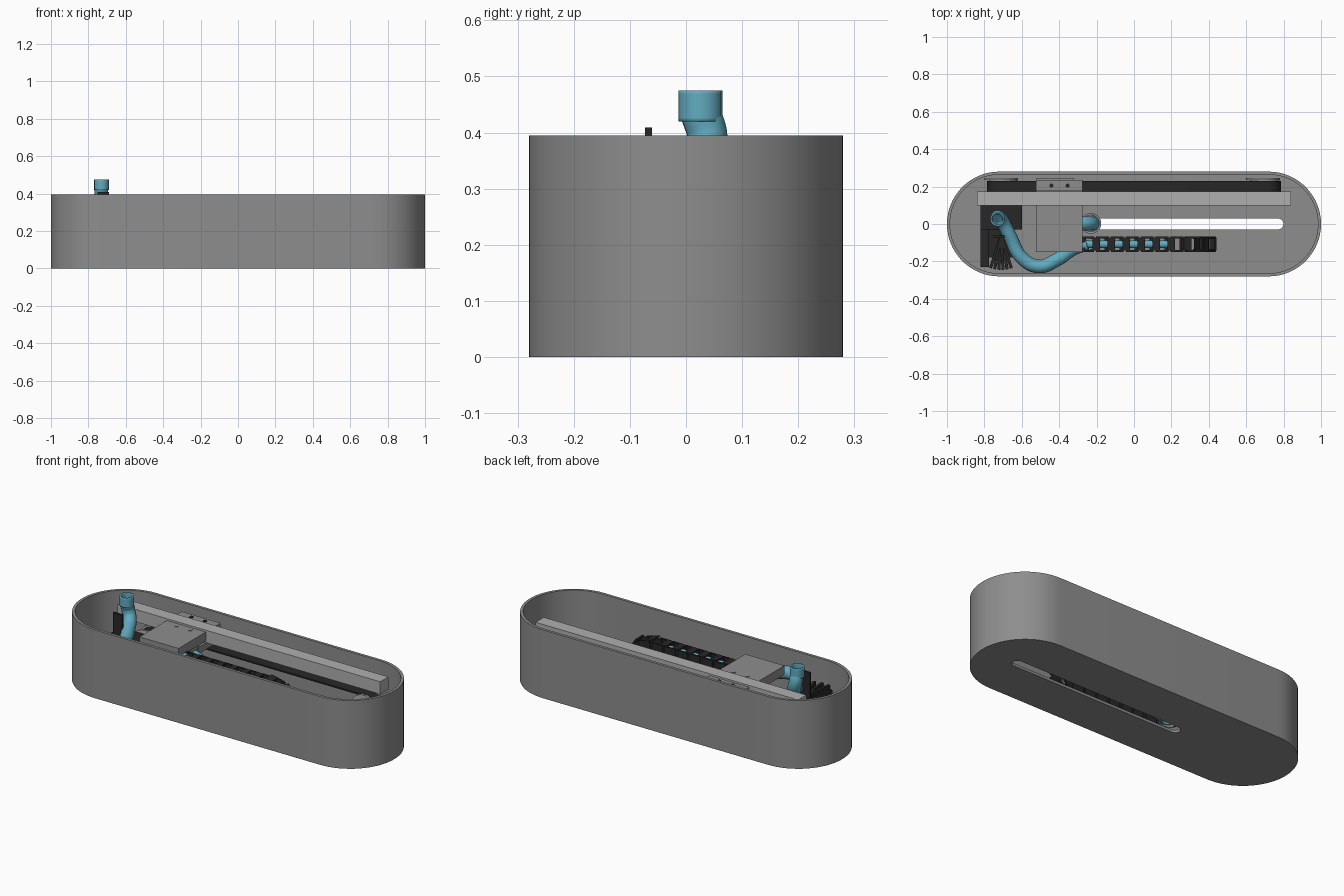
import bpy, bmesh
from math import sin, cos, pi, radians
from mathutils import Matrix, Vector

old = bpy.data.objects.get("Cube")
if old:
    bpy.data.objects.remove(old, do_unlink=True)


def material(name, rgb):
    m = bpy.data.materials.new(name)
    m.use_nodes = True
    m.diffuse_color = (*rgb, 1)
    m.node_tree.nodes["Principled BSDF"].inputs["Base Color"].default_value = (*rgb, 1)
    return m


GREY = material("housing grey", (0.27, 0.27, 0.27))
LIGHT = material("light aluminium", (0.43, 0.43, 0.43))
BLACK = material("black plastic", (0.02, 0.02, 0.02))
BLUE = material("hose blue", (0.12, 0.41, 0.53))


def finish(name, bm, mat, smooth=False):
    bmesh.ops.recalc_face_normals(bm, faces=bm.faces)
    me = bpy.data.meshes.new(name)
    bm.to_mesh(me)
    bm.free()
    ob = bpy.data.objects.new(name, me)
    bpy.context.collection.objects.link(ob)
    me.materials.append(mat)
    if smooth:
        smooth_shade(ob)
    return ob


def activate(ob):
    bpy.ops.object.select_all(action='DESELECT')
    ob.select_set(True)
    bpy.context.view_layer.objects.active = ob


def smooth_shade(ob):
    activate(ob)
    bpy.ops.object.shade_smooth_by_angle(angle=radians(35))


def add_box(bm, x, y, z, turn=None):
    """Box from (min, max) ranges, optionally transformed afterwards."""
    size = [b - a for a, b in (x, y, z)]
    mid = [(a + b) / 2 for a, b in (x, y, z)]
    m = Matrix.Translation(mid) @ Matrix.Diagonal((*size, 1))
    bmesh.ops.create_cube(bm, size=1, matrix=turn @ m if turn else m)


def box(name, mat, x, y, z):
    bm = bmesh.new()
    add_box(bm, x, y, z)
    return finish(name, bm, mat)


def cylinder(name, mat, centre, r, depth, axis='Z', seg=32):
    bm = bmesh.new()
    rot = Matrix.Rotation(pi / 2, 4, 'X') if axis == 'Y' else Matrix()
    bmesh.ops.create_cone(bm, cap_ends=True, segments=seg, radius1=r, radius2=r,
                          depth=depth, matrix=Matrix.Translation(centre) @ rot)
    return finish(name, bm, mat, True)


def stadium_points(x0, x1, r, seg=32):
    right = [(x1 + r * sin(pi * i / seg), -r * cos(pi * i / seg)) for i in range(seg + 1)]
    left = [(x0 - r * sin(pi * i / seg), r * cos(pi * i / seg)) for i in range(seg + 1)]
    return right + left


def stadium(name, mat, x0, x1, r, z0, z1):
    bm = bmesh.new()
    face = bm.faces.new([bm.verts.new((x, y, z0)) for x, y in stadium_points(x0, x1, r)])
    up = bmesh.ops.extrude_face_region(bm, geom=[face])["geom"]
    bmesh.ops.translate(bm, vec=(0, 0, z1 - z0),
                        verts=[v for v in up if isinstance(v, bmesh.types.BMVert)])
    return finish(name, bm, mat)


def cut(ob, cutter):
    cutter.hide_render = True
    mod = ob.modifiers.new("cut", 'BOOLEAN')
    mod.operation, mod.solver, mod.object = 'DIFFERENCE', 'EXACT', cutter
    activate(ob)
    bpy.ops.object.modifier_apply(modifier=mod.name)
    bpy.data.objects.remove(cutter, do_unlink=True)


def hose(name, points, r, hollow=True):
    cu = bpy.data.curves.new(name, 'CURVE')
    cu.dimensions = '3D'
    cu.bevel_depth, cu.bevel_resolution, cu.resolution_u = r, 6, 10
    cu.use_fill_caps = not hollow
    sp = cu.splines.new('BEZIER')
    sp.bezier_points.add(len(points) - 1)
    for p, co in zip(sp.bezier_points, points):
        p.co = co
        p.handle_left_type = p.handle_right_type = 'AUTO'
    cu.materials.append(BLUE)
    ob = bpy.data.objects.new(name, cu)
    bpy.context.collection.objects.link(ob)
    if hollow:
        activate(ob)
        bpy.ops.object.convert(target='MESH')
        ob = bpy.context.object
        mod = ob.modifiers.new("wall", 'SOLIDIFY')
        mod.thickness, mod.offset = 0.009, -1
        smooth_shade(ob)
    return ob


# Open-topped housing with a long slot in the floor
housing = stadium("housing", GREY, -0.72, 0.72, 0.28, 0, 0.395)
cut(housing, stadium("cavity_cutter", GREY, -0.72, 0.72, 0.264, 0.015, 0.5))
cut(housing, stadium("slot_cutter", GREY, -0.27, 0.77, 0.029, -0.1, 0.1))
smooth_shade(housing)

# Guide rail
box("guide_rail", LIGHT, (-0.84, 0.84), (0.10, 0.175), (0.295, 0.367))

# Belt loop and its two pulleys
PULLEY_X, PULLEY_Z = 0.70, 0.135
bm = bmesh.new()
rings = []
for r in (0.086, 0.077):
    for y in (0.175, 0.23):
        rings.append([bm.verts.new((x, y, PULLEY_Z + z))
                      for x, z in stadium_points(-PULLEY_X, PULLEY_X, r, 16)])
n = len(rings[0])
for a, b in ((0, 1), (1, 3), (3, 2), (2, 0)):
    for i in range(n):
        j = (i + 1) % n
        bm.faces.new((rings[a][i], rings[a][j], rings[b][j], rings[b][i]))
finish("drive_belt", bm, BLACK, True)
for side, x in (("right", -PULLEY_X), ("left", PULLEY_X)):
    cylinder(side + "_pulley", GREY, (x, 0.20, PULLEY_Z), 0.076, 0.07, 'Y')
    cylinder(side + "_pulley_back_flange", LIGHT, (x - 0.01, 0.241, PULLEY_Z), 0.09, 0.01, 'Y')
    cylinder(side + "_pulley_front_flange", LIGHT, (x - 0.01, 0.168, PULLEY_Z), 0.09, 0.01, 'Y')

# Carriage straddling the rail
CX = (-0.525, -0.275)
box("carriage_plate", GREY, CX, (-0.15, 0.099), (0.305, 0.357))
box("carriage_bridge", GREY, CX, (0.03, 0.235), (0.255, 0.294))
box("carriage_back", GREY, CX, (0.176, 0.235), (0.29, 0.357))
box("belt_clamp", GREY, (-0.52, -0.32), (0.235, 0.247), (0.225, 0.345))
for i, x in enumerate((-0.442, -0.355)):
    cylinder(f"back_bolt_{i}", BLACK, (x, 0.205, 0.355), 0.011, 0.012, seg=16)
    cylinder(f"front_bolt_{i}", GREY, (x, 0.07, 0.356), 0.011, 0.008, seg=16)

# Nozzle under the carriage, reaching down to the slot
nozzle = cylinder("nozzle_collar", GREY, (-0.23, 0.003, 0.12), 0.055, 0.19)
cut(nozzle, cylinder("nozzle_cutter", GREY, (-0.23, 0.003, 0.12), 0.044, 0.4))
box("nozzle_bracket", GREY, (-0.40, -0.28), (-0.04, 0.045), (0.19, 0.306))
hose("nozzle_hose", [(-0.40, 0.003, 0.25), (-0.30, 0.003, 0.25), (-0.245, 0.003, 0.225),
                     (-0.222, 0.003, 0.16), (-0.222, 0.003, 0.03)], 0.038)

# Outlet hose: upright stub, sweep to the front, then into the cable chain
hose("outlet_stub", [(-0.73, 0.026, 0.42), (-0.73, 0.026, 0.475)], 0.039)
hose("outlet_hose", [(-0.73, 0.026, 0.435), (-0.729, 0.038, 0.39), (-0.71, 0.025, 0.345),
                     (-0.665, -0.06, 0.305), (-0.60, -0.18, 0.285), (-0.51, -0.227, 0.28),
                     (-0.41, -0.19, 0.275), (-0.32, -0.13, 0.275), (-0.25, -0.108, 0.28)], 0.036)
hose("chain_hose", [(-0.26, -0.108, 0.28), (0.0, -0.108, 0.28), (0.18, -0.108, 0.28)], 0.021, False)

# Cable chain: upper run, bend, lower run
START, BEND, RADIUS, MID, PITCH = -0.24, 0.29, 0.115, 0.165, 0.08
RUN, ARC = BEND - START, pi * RADIUS


def chain_frame(s):
    if s < RUN:
        x, z, a = START + s, MID + RADIUS, 0
    elif s < RUN + ARC:
        a = (s - RUN) / RADIUS
        x, z = BEND + RADIUS * sin(a), MID + RADIUS * cos(a)
    else:
        x, z, a = BEND - (s - RUN - ARC), MID - RADIUS, pi
    return Matrix.Translation((x, -0.108, z)) @ Matrix.Rotation(a, 4, 'Y')


bm = bmesh.new()
for k in range(int((2 * RUN + ARC) / PITCH) + 1):
    frame = chain_frame(k * PITCH)
    for side in (-1, 1):
        ys = sorted((side * 0.031, side * 0.041))
        add_box(bm, (-0.043, 0.025), ys, (-0.03, 0.03), frame)
        ys = sorted((side * 0.027, side * 0.035))
        add_box(bm, (0.01, 0.055), ys, (-0.024, 0.024), frame)
    for z in (-0.03, 0.024):
        add_box(bm, (-0.062, -0.022), (-0.035, 0.035), (z, z + 0.008), frame)
finish("cable_chain", bm, BLACK)

# Drive motor with its side plate and upright tab
box("motor_block", BLACK, (-0.82, -0.60), (-0.03, 0.10), (0.015, 0.24))
box("motor_side_plate", BLACK, (-0.82, -0.775), (-0.23, 0.0), (0.015, 0.22))
box("motor_body", BLACK, (-0.775, -0.64), (-0.18, -0.03), (0.015, 0.20))
box("upright_tab", BLACK, (-0.75, -0.69), (-0.073, -0.061), (0.19, 0.409))

# Fan of cooling fins at the front of the motor
bm = bmesh.new()
for i in range(6):
    turn = Matrix.Translation((-0.71, -0.06, 0)) @ Matrix.Rotation(radians(-18 + 7 * i), 4, 'Z')
    add_box(bm, (-0.008, 0.008), (-0.185, 0), (0.06, 0.25 + 0.02 * (i % 2)), turn)
finish("cooling_fins", bm, BLACK)
